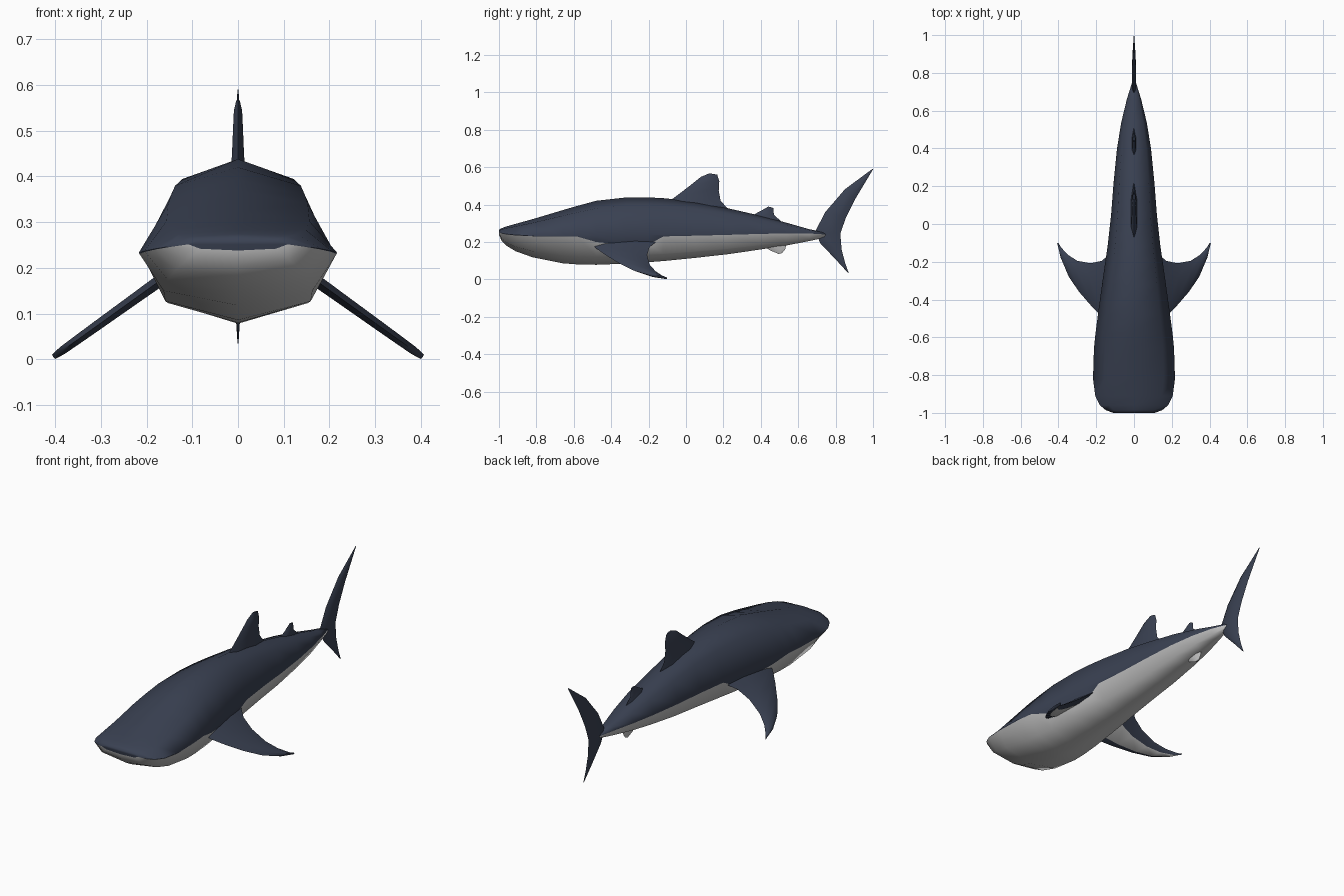
import bpy, bmesh, math
from mathutils import Vector


def material(name, rgb):
    m = bpy.data.materials.new(name)
    m.diffuse_color = (*rgb, 1)
    return m


NAVY = material("navy skin", (0.042, 0.053, 0.085))
WHITE = material("pale belly", (0.55, 0.55, 0.55))


def loft(name, rings, colour, mats=(NAVY, WHITE), angle=50):
    """Skin closed rings of points; colour(face, segment) gives the material index."""
    bm = bmesh.new()
    vs = [[bm.verts.new(p) for p in r] for r in rings]
    n = len(rings[0])
    seg = {}
    for a, b in zip(vs, vs[1:]):
        for i in range(n):
            j = (i + 1) % n
            seg[bm.faces.new((a[i], a[j], b[j], b[i]))] = i
    for cap in (vs[0], vs[-1]):
        seg[bm.faces.new(cap)] = -1
    bmesh.ops.recalc_face_normals(bm, faces=bm.faces[:])
    for f, i in seg.items():
        f.normal_update()
        f.material_index = colour(f, i)
    me = bpy.data.meshes.new(name)
    bm.to_mesh(me)
    bm.free()
    for m in mats:
        me.materials.append(m)
    ob = bpy.data.objects.new(name, me)
    bpy.context.collection.objects.link(ob)
    bpy.context.view_layer.objects.active = ob
    ob.select_set(True)
    bpy.ops.object.shade_smooth_by_angle(angle=math.radians(angle))
    ob.select_set(False)
    return ob


# Body: y, half width, top z, bottom z, widest z, how far the dark skin dips below the widest line
SECTIONS = [
    (-1.0, 0.11, 0.265, 0.238, 0.252, .05), (-0.985, 0.15, 0.274, 0.205, 0.247, .04),
    (-0.96, 0.18, 0.283, 0.180, 0.242, .03), (-0.91, 0.205, 0.297, 0.150, 0.237, .03),
    (-0.82, 0.217, 0.322, 0.118, 0.233, .03), (-0.66, 0.212, 0.370, 0.086, 0.233, .03),
    (-0.58, 0.204, 0.393, 0.080, 0.234, .05), (-0.48, 0.191, 0.420, 0.078, 0.236, .32),
    (-0.32, 0.169, 0.438, 0.084, 0.240, .50), (-0.2, 0.152, 0.438, 0.092, 0.240, .50),
    (-0.12, 0.140, 0.434, 0.098, 0.240, .10), (0.05, 0.121, 0.416, 0.115, 0.239, .06),
    (0.22, 0.108, 0.381, 0.134, 0.240, .03), (0.4, 0.090, 0.340, 0.160, 0.245, .03),
    (0.54, 0.067, 0.302, 0.182, 0.247, .03), (0.66, 0.038, 0.268, 0.205, 0.246, .03),
    (0.75, 0.010, 0.250, 0.225, 0.240, .03),
]


def section(y, w, top, bot, side, dip):
    low = side - 0.72 * (side - bot)
    half = [(0.72 * w, side + 0.78 * (top - side)), (w, side),
            (w * (1 - 0.25 * dip), side + dip * (low - side)), (0.75 * w, low)]
    pts = [(0, top)] + half + [(0, bot)] + [(-x, z) for x, z in reversed(half)]
    return [Vector((x, y, z)) for x, z in pts]


loft("body", [section(*s) for s in SECTIONS],
     lambda f, i: 1 if i in (3, 4, 5, 6) else 0, angle=80)


def fin(name, pairs, thick, place, offset, colour):
    """Lens-shaped fin from (leading, trailing) point pairs; last pair is the tip."""
    rings = []
    for k, (a, b) in enumerate(pairs):
        a, b = Vector(place(*a)), Vector(place(*b))
        t = Vector(offset) * thick[k]
        rings.append([a, a.lerp(b, .2) + t, a.lerp(b, .7) + t, b,
                      a.lerp(b, .7) - t, a.lerp(b, .2) - t])
    return loft(name, rings, colour)


def upright(y, z):
    return (0, y, z)


dark = lambda f, i: 0
pale = lambda f, i: 1

# Fins on the centre line
fin("dorsal_fin", [((-.1, .41), (.24, .36)), ((-.03, .462), (.185, .42)),
                   ((.03, .508), (.175, .475)), ((.08, .548), (.178, .525)),
                   ((.125, .567), (.167, .56))],
    [.016, .013, .011, .009, .004], upright, (1, 0, 0), dark)
fin("second_dorsal_fin", [((.34, .335), (.52, .30)), ((.40, .366), (.47, .345)),
                          ((.44, .389), (.467, .382))],
    [.010, .008, .004], upright, (1, 0, 0), dark)
fin("anal_fin", [((.41, .18), (.54, .20)), ((.45, .155), (.53, .16)), ((.495, .136), (.513, .140))],
    [.010, .008, .004], upright, (1, 0, 0), pale)
fin("tail_fin", [((.996, .59), (1.0, .588)), ((.85, .482), (.905, .43)), ((.745, .36), (.855, .33)),
                 ((.69, .255), (.825, .245)), ((.72, .19), (.832, .16)), ((.80, .107), (.85, .09)),
                 ((.865, .036), (.87, .034))],
    [.001, .009, .010, .011, .008, .005, .001], upright, (1, 0, 0), dark)

# Pectoral fins, sloping down and out, pale underneath
PECTORAL = [((.12, -.52), (.12, -.15)), ((.18, -.48), (.17, -.195)), ((.225, -.435), (.23, -.208)),
            ((.29, -.36), (.30, -.195)), ((.345, -.28), (.35, -.163)), ((.383, -.19), (.385, -.125)),
            ((.402, -.105), (.404, -.10))]
for side, label in ((-1, "right"), (1, "left")):
    fin("pectoral_fin_" + label, PECTORAL, [.014, .013, .012, .011, .010, .009, .006],
        lambda x, y: (side * x, y, 0.180 - 0.717 * (x - 0.16)),
        (side * .58, 0, .81), lambda f, i: 1 if i == 4 and f.normal.z < -.3 else 0)
